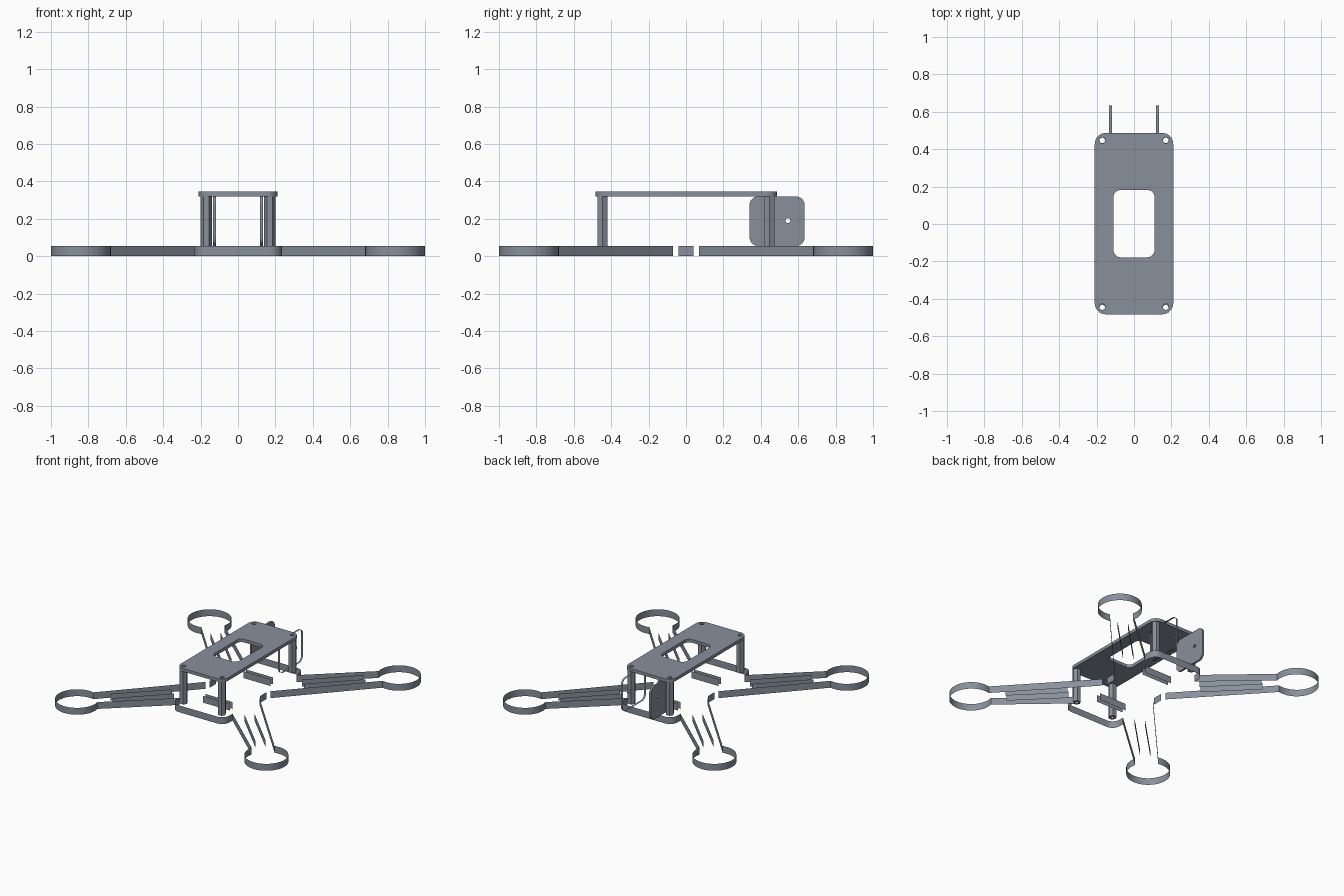
import bpy
from math import cos, sin, radians
from mathutils import Matrix, Vector

cube = bpy.data.objects.get("Cube")
if cube:
    bpy.data.objects.remove(cube, do_unlink=True)

grey = bpy.data.materials.new("slate_grey")
grey.use_nodes = True
colour = (0.25, 0.28, 0.33, 1)
grey.diffuse_color = colour
grey.node_tree.nodes["Principled BSDF"].inputs["Base Color"].default_value = colour

RIM = 0.055          # height of the open base frame
# local x, y, z -> world y, z, x, for the upright side plates
UPRIGHT = Matrix(((0, 0, 1, 0), (1, 0, 0, 0), (0, 1, 0, 0), (0, 0, 0, 1)))


def arc(cx, cy, r, a0, a1, n):
    angles = [radians(a0 + (a1 - a0) * i / n) for i in range(n + 1)]
    return [(cx + r * cos(a), cy + r * sin(a)) for a in angles]


def circle(cx, cy, r, n=24):
    return arc(cx, cy, r, 0, 360, n)[:-1]


def rounded_rect(cx, cy, hx, hy, r, n=8):
    pts = []
    for k, (sx, sy) in enumerate(((1, 1), (-1, 1), (-1, -1), (1, -1))):
        pts += arc(cx + sx * (hx - r), cy + sy * (hy - r), r, 90 * k, 90 * k + 90, n)
    return pts


def finish(name, mesh, matrix):
    mesh.materials.clear()
    mesh.materials.append(grey)
    obj = bpy.data.objects.new(name, mesh)
    obj.matrix_world = matrix
    bpy.context.collection.objects.link(obj)
    bpy.ops.object.select_all(action="DESELECT")
    obj.select_set(True)
    bpy.context.view_layer.objects.active = obj
    bpy.ops.object.shade_smooth_by_angle(angle=radians(30))
    return obj


def wall(name, paths, z0, z1, closed=False, matrix=Matrix()):
    """Thin upright strips that follow 2D paths, without caps."""
    verts, faces = [], []
    for pts in paths:
        base, n = len(verts), len(pts)
        for x, y in pts:
            verts += [(x, y, z0), (x, y, z1)]
        for i in range(n if closed else n - 1):
            a, b = base + 2 * i, base + 2 * ((i + 1) % n)
            faces.append((a, b, b + 1, a + 1))
    mesh = bpy.data.meshes.new(name)
    mesh.from_pydata(verts, [], faces)
    return finish(name, mesh, matrix)


def slab(name, loops, z0, z1, matrix=Matrix()):
    """Solid plate from an outline followed by its holes."""
    curve = bpy.data.curves.new(name + "_outline", "CURVE")
    curve.dimensions = "2D"
    curve.fill_mode = "BOTH"
    curve.extrude = (z1 - z0) / 2
    for pts in loops:
        spline = curve.splines.new("POLY")
        spline.points.add(len(pts) - 1)
        for p, (x, y) in zip(spline.points, pts):
            p.co = (x, y, 0, 1)
        spline.use_cyclic_u = True
    temp = bpy.data.objects.new(name + "_temp", curve)
    bpy.context.collection.objects.link(temp)
    deps = bpy.context.evaluated_depsgraph_get()
    mesh = bpy.data.meshes.new_from_object(temp.evaluated_get(deps))
    bpy.data.objects.remove(temp, do_unlink=True)
    mesh.transform(Matrix.Translation((0, 0, (z0 + z1) / 2)))
    return finish(name, mesh, matrix)


def flip(pts, sx, sy):
    return [(x * sx, y * sy) for x, y in pts]


# Arms: open outline around each motor ring, with a long slot inside
arm = [(0.24, 0.07)] + arc(0.84, 0.84, 0.16, 45 - 148, 45 + 148, 40) + [(0.235, 0.405)]
diag, side = Vector((1, 1)), Vector((1, -1)).normalized()
slot = [[tuple(diag * c + side * s) for c in (0.34, 0.66)] for s in (-0.037, 0.037)]
for fy, end in ((-1, "front"), (1, "back")):
    for fx, hand in ((1, "left"), (-1, "right")):
        tag = f"{end}_{hand}"
        wall(f"{tag}_arm_rim", [flip(arm, fx, fy)], 0, RIM)
        wall(f"{tag}_arm_slot", [flip(p, fx, fy) for p in slot], 0, RIM)

        # Hexagonal standoff with a screw hole
        px, py = fx * 0.17, fy * 0.447
        slab(f"{tag}_standoff", [circle(px, py, 0.031, 6), circle(px, py, 0.015, 16)],
             0.05, 0.32)

    # Rounded end of the base and its strap slot
    bow = ([(0.235, 0.405)] + arc(0.17, 0.445, 0.065, 0, 90, 8)
           + arc(-0.17, 0.445, 0.065, 90, 180, 8) + [(-0.235, 0.405)])
    wall(f"{end}_base_rim", [flip(bow, 1, fy)], 0, RIM)
    strap = [[(-0.12, y), (0.12, y)] for y in (0.24, 0.275)]
    wall(f"{end}_strap_slot", [flip(p, 1, fy) for p in strap], 0, RIM)

# Short waist walls between the arms
wall("waist_rim", [[(x, -0.04), (x, 0.04)] for x in (-0.225, 0.225)], 0, RIM)

# Top plate with a central window and screw holes
holes = [circle(x, y, 0.016) for x in (-0.17, 0.17) for y in (-0.443, 0.447)]
slab("top_plate", [rounded_rect(0, 0.002, 0.21, 0.485, 0.06),
                   rounded_rect(0, 0.002, 0.11, 0.18, 0.04)] + holes, 0.32, 0.345)

# Camera side plates: a solid one on the right, an open rim on the left
fin = [rounded_rect(0.487, 0.187, 0.147, 0.132, 0.045), circle(0.545, 0.19, 0.013)]
slab("right_camera_plate", fin, -0.133, -0.117, UPRIGHT)
wall("left_camera_plate_rim", fin, 0.117, 0.133, True, UPRIGHT)
